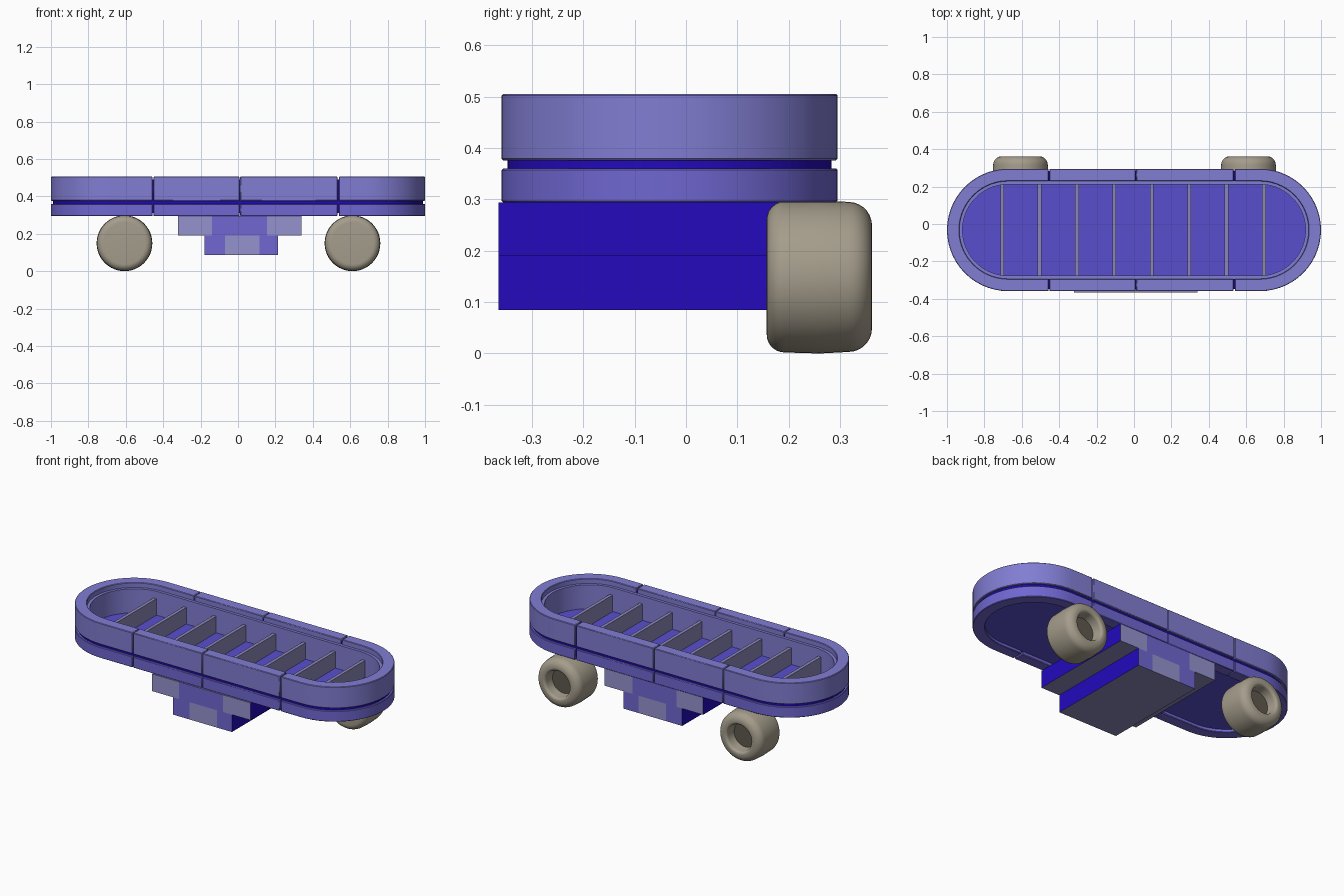
import bpy, bmesh, math
from mathutils import Matrix

cube = bpy.data.objects.get("Cube")
if cube:
    bpy.data.objects.remove(cube, do_unlink=True)


def material(name, *rgb):
    m = bpy.data.materials.new(name)
    m.use_nodes = True
    m.diffuse_color = (*rgb, 1)
    m.node_tree.nodes["Principled BSDF"].inputs["Base Color"].default_value = (*rgb, 1)
    return m


lavender = material("lavender", 0.22, 0.205, 0.65)
violet = material("violet", 0.16, 0.135, 0.64)
deep_blue = material("deep blue", 0.017, 0.003, 0.51)
pale = material("pale lavender", 0.30, 0.29, 0.62)
indigo = material("indigo", 0.098, 0.076, 0.61)
slate = material("slate", 0.26, 0.24, 0.48)
tan = material("warm grey", 0.376, 0.337, 0.262)
dark_tan = material("dark warm grey", 0.114, 0.102, 0.076)

RADIUS, HALF, MID_Y = 0.327, 0.673, -0.032
SEAMS = [(-0.455, 0.002), (0.01, 0.002), (0.535, 0.004)]


def finish(name, bm, mats, smooth=True, bevel=0):
    bmesh.ops.recalc_face_normals(bm, faces=bm.faces)
    mesh = bpy.data.meshes.new(name)
    bm.to_mesh(mesh)
    bm.free()
    for m in mats:
        mesh.materials.append(m)
    ob = bpy.data.objects.new(name, mesh)
    bpy.context.collection.objects.link(ob)
    if smooth:
        bpy.ops.object.select_all(action='DESELECT')
        ob.select_set(True)
        bpy.context.view_layer.objects.active = ob
        bpy.ops.object.shade_smooth_by_angle(angle=math.radians(30))
    if bevel:
        mod = ob.modifiers.new("edge bevel", 'BEVEL')
        mod.width = bevel
        mod.limit_method = 'ANGLE'
        mod.angle_limit = math.radians(40)
    return ob


def arc(side, steps=28):
    """Stations (x, angle) around one rounded end, front to back for +x."""
    start = -math.pi / 2
    return [(side * HALF, start + side * math.pi * i / steps) for i in range(steps + 1)]


def at(station, inset):
    x, a = station
    r = RADIUS - inset
    return x + r * math.cos(a), MID_Y + r * math.sin(a)


def add_strip(bm, stations, outer, inner, z0, z1, closed=False):
    """Rectangular section swept along the stations."""
    rows = []
    for s in stations:
        o, i = at(s, outer), at(s, inner)
        rows.append([bm.verts.new((*p, z)) for p, z in
                     ((o, z0), (o, z1), (i, z1), (i, z0))])
    count = len(rows)
    for k in range(count if closed else count - 1):
        a, b = rows[k], rows[(k + 1) % count]
        for j in range(4):
            n = (j + 1) % 4
            bm.faces.new((a[j], a[n], b[n], b[j]))
    if not closed:
        bm.faces.new(rows[0])
        bm.faces.new(rows[-1])


LOOP = arc(1) + arc(-1)[::-1]


def segmented_ring(name, z0, z1, mat):
    front, back = -math.pi / 2, math.pi / 2
    bm = bmesh.new()
    # rounded ends
    for side, (x, gap) in ((-1, SEAMS[0]), (1, SEAMS[-1])):
        edge = x + side * gap
        run = [(edge, front)] + arc(side) + [(edge, side * back if side > 0 else -3 * back)]
        add_strip(bm, run, 0, 0.066, z0, z1)
    # straight pieces between seams
    for (xa, ga), (xb, gb) in zip(SEAMS, SEAMS[1:]):
        for a in (front, back):
            add_strip(bm, [(xa + ga, a), (xb - gb, a)], 0, 0.066, z0, z1)
    finish(name, bm, [mat], bevel=0.003)


def full_ring(name, outer, inner, z0, z1, mat):
    bm = bmesh.new()
    add_strip(bm, LOOP, outer, inner, z0, z1, closed=True)
    finish(name, bm, [mat])


# Tray walls
segmented_ring("upper_rim", 0.376, 0.505, lavender)
segmented_ring("lower_rim", 0.294, 0.360, violet)
full_ring("wall_core", 0.012, 0.064, 0.31, 0.49, deep_blue)
full_ring("inner_liner", 0.063, 0.083, 0.315, 0.475, lavender)

# Tray floor
bm = bmesh.new()
base = bm.faces.new([bm.verts.new((*at(s, 0.06), 0.312)) for s in LOOP])
top = bmesh.ops.extrude_face_region(bm, geom=[base])["geom"]
bmesh.ops.translate(bm, vec=(0, 0, 0.018),
                    verts=[v for v in top if isinstance(v, bmesh.types.BMVert)])
finish("tray_floor", bm, [indigo])


def box_mesh(bm, x0, x1, y0, y1, z0, z1):
    size = Matrix.Diagonal((x1 - x0, y1 - y0, z1 - z0, 1))
    move = Matrix.Translation(((x0 + x1) / 2, (y0 + y1) / 2, (z0 + z1) / 2))
    bmesh.ops.create_cube(bm, size=1, matrix=move @ size)


# Dividers across the tray
for k in range(8):
    bm = bmesh.new()
    x = -0.705 + 0.2 * k
    box_mesh(bm, x - 0.01, x + 0.01, MID_Y - 0.246, MID_Y + 0.246, 0.325, 0.43)
    finish(f"divider_{k + 1}", bm, [slate], smooth=False)


# Stepped block below: coloured ends, blue sides, slate underside
def step(name, edges, z0, z1, end_mats):
    for k, end_mat in enumerate(end_mats):
        bm = bmesh.new()
        box_mesh(bm, edges[k], edges[k + 1], -0.365, 0.293, z0, z1)
        for f in bm.faces:
            n = f.normal
            f.material_index = 1 if abs(n.x) > 0.5 else 2 if abs(n.z) > 0.5 else 0
        finish(f"{name}_{k + 1}", bm, [end_mat, deep_blue, slate], smooth=False)


step("upper_step", (-0.32, -0.14, 0.155, 0.34), 0.19, 0.294, (pale, violet, pale))
step("lower_step", (-0.18, -0.07, 0.115, 0.215), 0.085, 0.19, (violet, pale, violet))


# Wheels: rounded profile (radius, y) spun around y, with a hub recess at the back
def corner(r, y, size, a0, a1, steps=7):
    angles = [math.radians(a0 + (a1 - a0) * i / steps) for i in range(steps + 1)]
    return [(r + size * math.cos(a), y + size * math.sin(a)) for a in angles]


def wheel(name, x):
    profile = [(0, 0.157)]
    profile += corner(0.112, 0.192, 0.035, -90, 0)
    profile += [(0.149, 0.26)]
    profile += corner(0.100, 0.316, 0.046, 0, 90)
    profile += corner(0.096, 0.346, 0.016, 90, 180)
    profile += [(0.074, 0.30), (0, 0.30)]
    bm = bmesh.new()
    verts = [bm.verts.new((r, y, 0)) for r, y in profile]
    edges = [bm.edges.new(p) for p in zip(verts, verts[1:])]
    bmesh.ops.spin(bm, geom=verts + edges, axis=(0, 1, 0), cent=(0, 0, 0),
                   angle=math.tau, steps=48)
    bmesh.ops.remove_doubles(bm, verts=bm.verts, dist=0.0002)
    for f in bm.faces:
        c = f.calc_center_median()
        f.material_index = int(math.hypot(c.x, c.z) < 0.073 and c.y > 0.25)
    bmesh.ops.translate(bm, vec=(x, 0, 0.149), verts=bm.verts)
    finish(name, bm, [tan, dark_tan])


wheel("right_wheel", -0.607)
wheel("left_wheel", 0.612)
